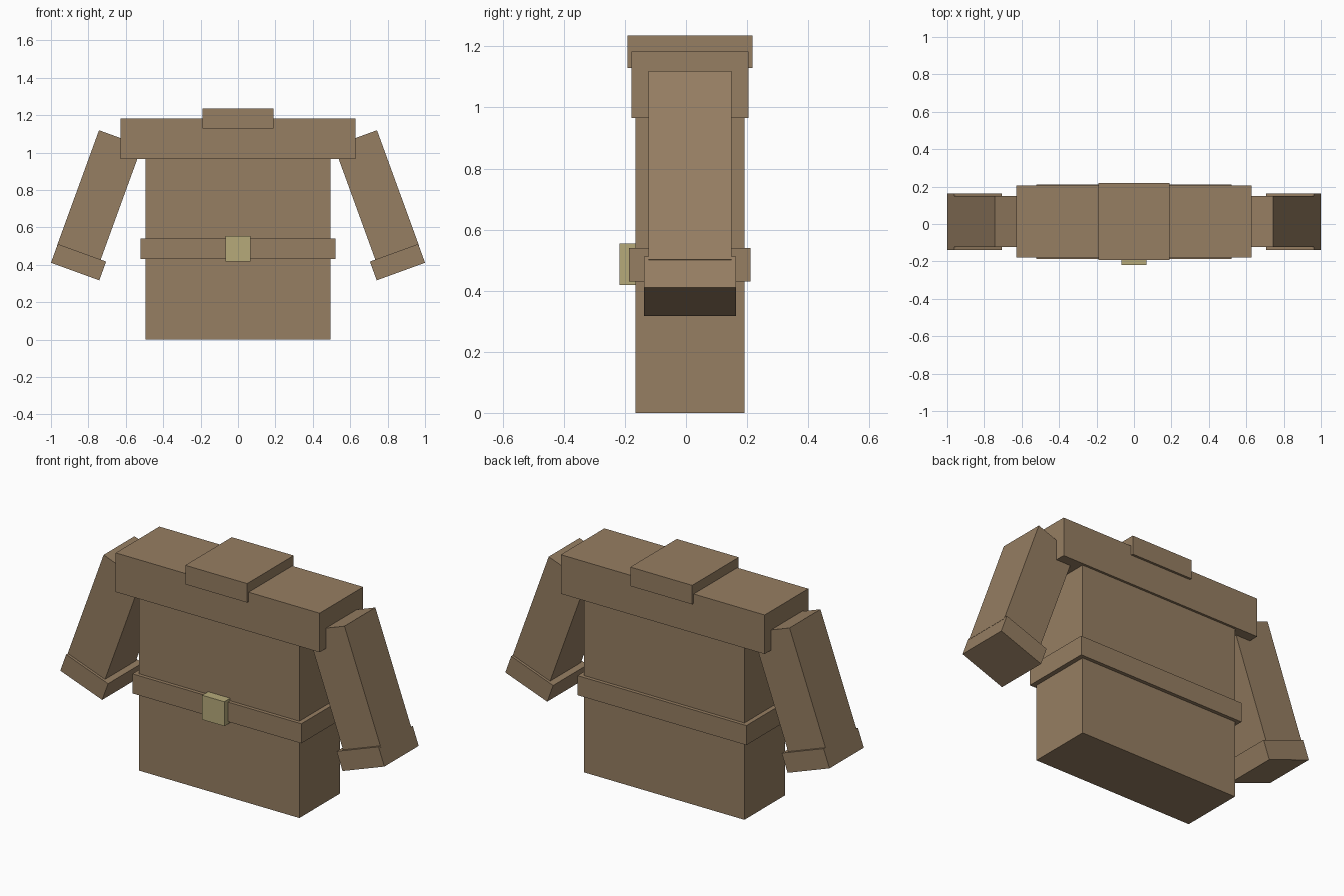
import bpy
from math import radians, sin, cos
from mathutils import Matrix

if "Cube" in bpy.data.objects:
    bpy.data.objects.remove(bpy.data.objects["Cube"])

CY = 0.013            # depth centre of the garment
TILT = radians(20)    # outward swing of the sleeves


def material(name, rgb):
    m = bpy.data.materials.new(name)
    m.diffuse_color = (*rgb, 1)
    m.use_nodes = True
    m.node_tree.nodes["Principled BSDF"].inputs["Base Color"].default_value = m.diffuse_color
    return m


cloth = material("brown cloth", (0.305, 0.209, 0.122))
brass = material("pale brass", (0.468, 0.402, 0.195))


def box(name, size, centre, mat=cloth, tilt=0.0):
    """Box of full size, turned about the y axis, with baked transform."""
    bpy.ops.mesh.primitive_cube_add(size=1)
    ob = bpy.context.object
    ob.name = ob.data.name = name
    ob.data.transform(Matrix.Translation(centre)
                      @ Matrix.Rotation(tilt, 4, 'Y')
                      @ Matrix.Diagonal((*size, 1)))
    ob.data.materials.append(mat)
    return ob


def layer(name, half_x, half_y, z0, z1):
    return box(name, (2 * half_x, 2 * half_y, z1 - z0), (0, CY, (z0 + z1) / 2))


# Body, belt, shoulder yoke and collar
layer("body", 0.495, 0.179, 0.0, 1.0)
layer("belt", 0.521, 0.199, 0.431, 0.540)
layer("shoulder_yoke", 0.629, 0.192, 0.965, 1.183)
layer("collar", 0.191, 0.205, 1.130, 1.236)

# Buckle on the front of the belt
box("buckle", (0.136, 0.058, 0.136), (0, -0.189, 0.486), brass)

# Sleeves with cuffs, swung outward on both sides
LENGTH = 0.658
for side, s in (("right", 1), ("left", -1)):
    x = 0.628 + sin(TILT) * LENGTH / 2
    z = 1.078 - cos(TILT) * LENGTH / 2
    box(side + "_sleeve", (0.245, 0.272, LENGTH), (s * x, CY, z), tilt=-s * TILT)
    box(side + "_cuff", (0.275, 0.302, 0.1066), (s * 0.8526, CY, 0.4144), tilt=-s * TILT)
